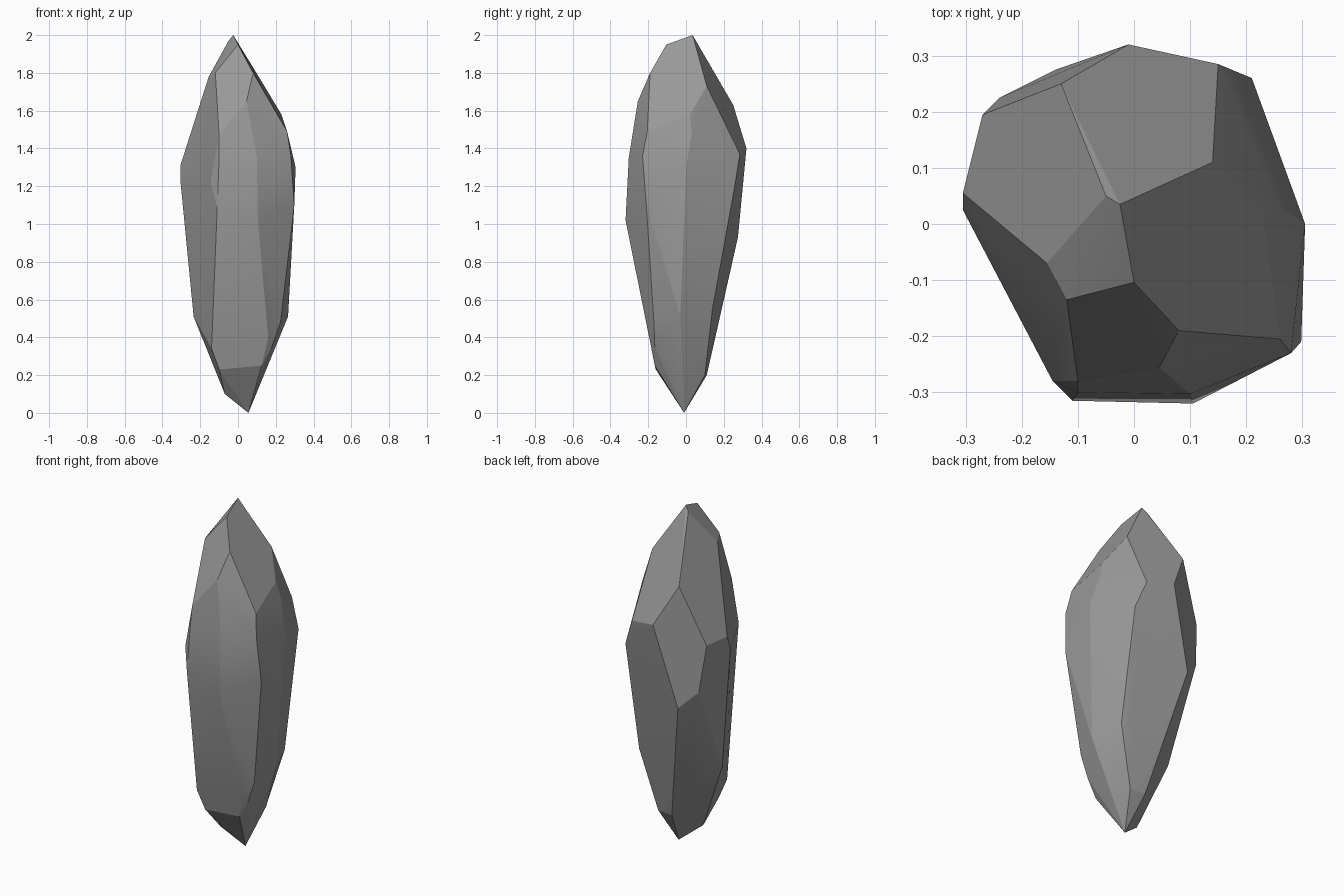
import bpy
import bmesh
from math import radians

cube = bpy.data.objects.get("Cube")
if cube:
    bpy.data.objects.remove(cube, do_unlink=True)

# Corners of the stone in hundredths of a unit, grouped by region
tip = [(-2.5, 3.5, 200), (0, -10.4, 195), (-5, 5, 197),
       (-12, -13.5, 180), (-15.5, -7, 178), (8, -19, 180)]
back_shoulder = [(-13, 25, 163), (14, 11, 173), (-1, 32, 140), (15, 28.5, 137),
                 (21, 26, 121), (-27, 19.5, 130), (-30.5, 5.5, 131), (-30.5, 2.5, 123)]
back_facet = [(-24, 22.5, 103), (-14, 27.5, 93), (-5, 31, 126)]
front_bulge = [(4.5, -25.5, 165), (17, -18.5, 164), (26, -20.5, 149), (-10, -28, 147),
               (-10, -30, 135), (10, -30.3, 135), (28, -23, 136),
               (-14.5, -28, 122), (-11, -31.5, 109), (10.5, -32, 102)]
side_bulge = [(23, 2, 158), (26, 3, 148), (30.5, 0, 130), (29.8, -21, 110),
              (29.5, -5, 100), (26.5, -3, 51), (22.5, -20.5, 70)]
lower_taper = [(16, -25, 70), (16, -19.5, 40), (22.5, -17, 48), (20.5, 14, 55),
               (-23.5, 0, 51), (-14, -18, 34), (18, -16.5, 35)]
foot = [(12.5, -16.5, 25), (-10, -16, 23), (-7, -6, 10),
        (1.5, 11, 20), (11, 10, 20), (5.5, -1, 0)]


def make_material(name, colour):
    material = bpy.data.materials.new(name)
    material.use_nodes = True
    material.diffuse_color = colour
    shader = next(n for n in material.node_tree.nodes if n.type == "BSDF_PRINCIPLED")
    shader.inputs["Base Color"].default_value = colour
    return material


def make_faceted_stone(name, regions, material):
    """Wrap a convex faceted skin around the corners and merge near-flat faces."""
    bm = bmesh.new()
    for region in regions:
        for corner in region:
            bm.verts.new([value / 100 for value in corner])
    hull = bmesh.ops.convex_hull(bm, input=bm.verts)
    unused = {item for key in ("geom_interior", "geom_unused") for item in hull[key]
              if isinstance(item, bmesh.types.BMVert)}
    bmesh.ops.delete(bm, geom=list(unused), context="VERTS")
    bmesh.ops.dissolve_limit(bm, angle_limit=radians(4), verts=bm.verts, edges=bm.edges)
    bmesh.ops.recalc_face_normals(bm, faces=bm.faces)
    mesh = bpy.data.meshes.new(name)
    bm.to_mesh(mesh)
    bm.free()
    mesh.materials.append(material)
    stone = bpy.data.objects.new(name, mesh)
    bpy.context.collection.objects.link(stone)
    return stone


# One tall chipped stone with crisp facets and a softly rounded side
grey = make_material("stone_grey", (0.32, 0.32, 0.32, 1))
stone = make_faceted_stone(
    "faceted_stone",
    [tip, back_shoulder, back_facet, front_bulge, side_bulge, lower_taper, foot],
    grey)
bpy.ops.object.select_all(action="DESELECT")
stone.select_set(True)
bpy.context.view_layer.objects.active = stone
bpy.ops.object.shade_smooth_by_angle(angle=radians(14))
